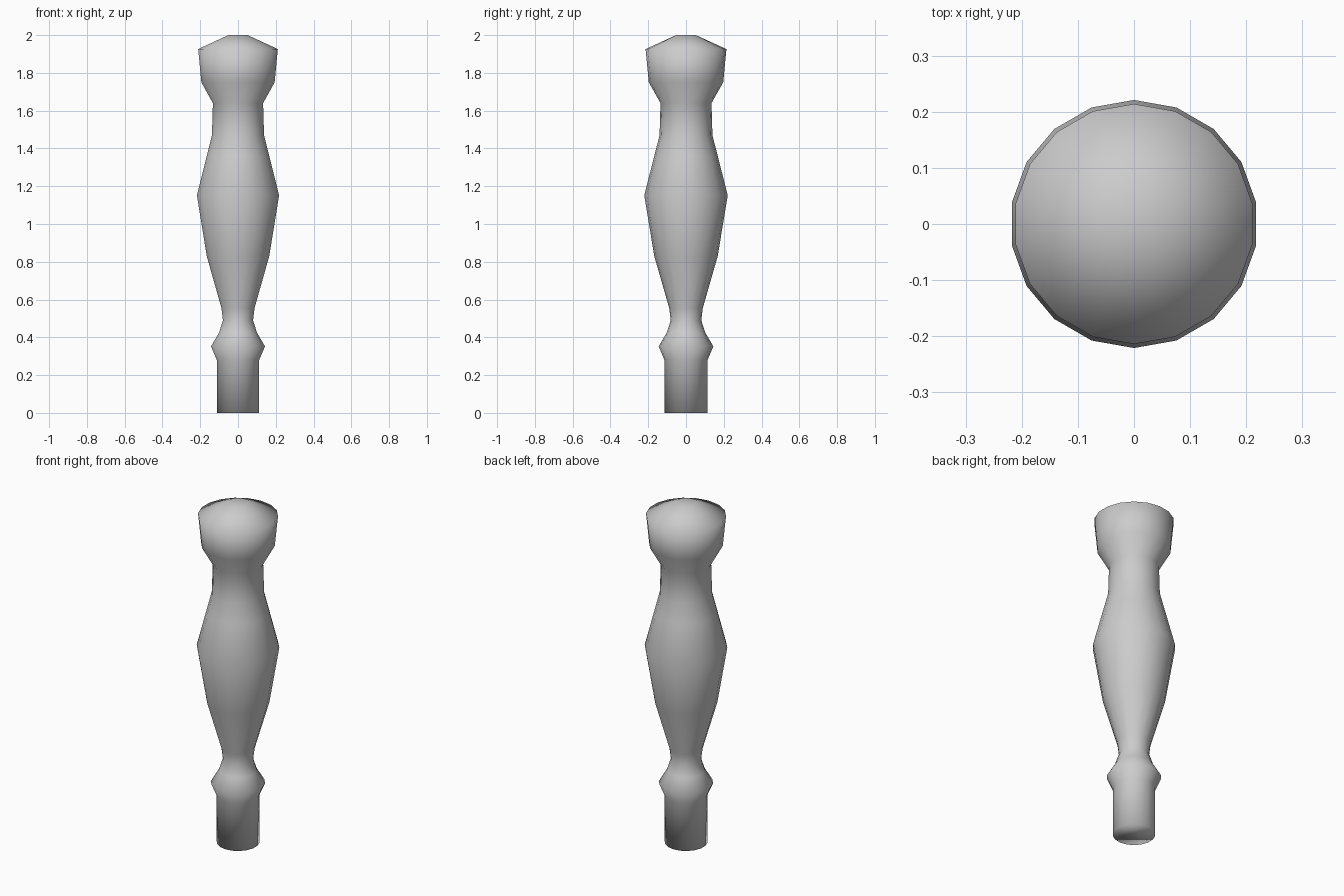
import bpy, bmesh, math

if "Cube" in bpy.data.objects:
    bpy.data.objects.remove(bpy.data.objects["Cube"])

SIDES = 18
# Turned profile: (radius, height) from foot to crown
PROFILE = [
    (0.114, 0.0), (0.114, 0.28), (0.145, 0.352), (0.102, 0.425),
    (0.081, 0.49), (0.089, 0.555), (0.168, 0.83), (0.221, 1.152),
    (0.168, 1.36), (0.140, 1.47), (0.135, 1.64), (0.197, 1.75),
    (0.214, 1.926), (0.052, 2.0),
]

# Turned post: rings bridged with quads, capped at both ends
bm = bmesh.new()
rings = []
for r, z in PROFILE:
    ring = []
    for i in range(SIDES):
        a = math.pi / 2 + 2 * math.pi * i / SIDES
        ring.append(bm.verts.new((r * math.cos(a), r * math.sin(a), z)))
    rings.append(ring)
for low, high in zip(rings, rings[1:]):
    for i in range(SIDES):
        j = (i + 1) % SIDES
        bm.faces.new((low[i], low[j], high[j], high[i]))
bm.faces.new(rings[0][::-1])
bm.faces.new(rings[-1])
for f in bm.faces:
    f.smooth = True

mesh = bpy.data.meshes.new("turned_post")
bm.to_mesh(mesh)
bm.free()
post = bpy.data.objects.new("turned_post", mesh)
bpy.context.collection.objects.link(post)
